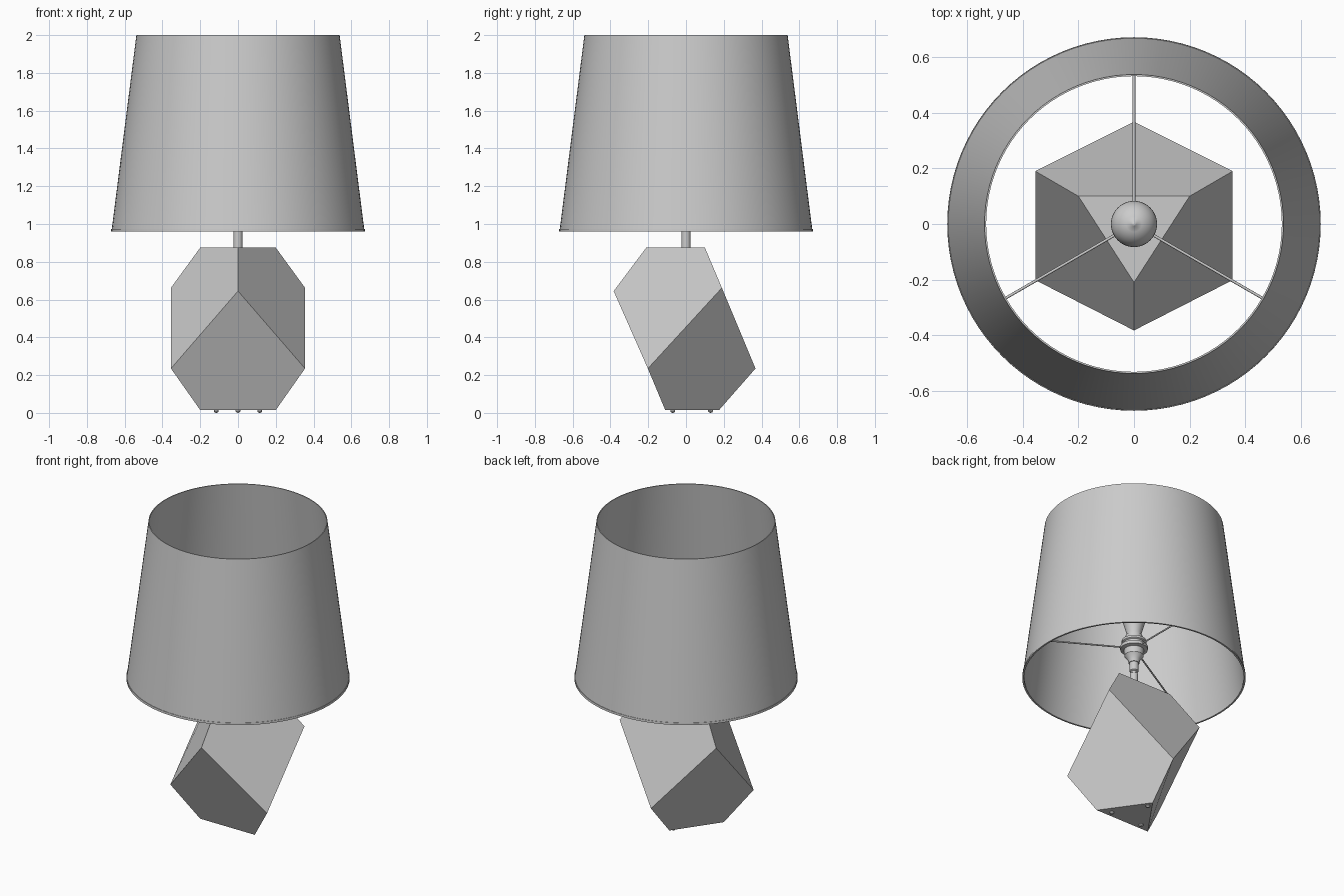
import bpy, bmesh, math
from mathutils import Vector

if "Cube" in bpy.data.objects:
    bpy.data.objects.remove(bpy.data.objects["Cube"])


def mesh_object(name, bm, smooth=None):
    bmesh.ops.recalc_face_normals(bm, faces=bm.faces)
    me = bpy.data.meshes.new(name)
    bm.to_mesh(me)
    bm.free()
    ob = bpy.data.objects.new(name, me)
    bpy.context.collection.objects.link(ob)
    if smooth:
        bpy.ops.object.select_all(action='DESELECT')
        ob.select_set(True)
        bpy.context.view_layer.objects.active = ob
        bpy.ops.object.shade_smooth_by_angle(angle=math.radians(smooth))
    return ob


def lathe(name, profile, steps=48, closed=False, smooth=35, centre=(0, 0)):
    """Spin (radius, z) points around a vertical axis."""
    bm = bmesh.new()
    vs = [bm.verts.new((centre[0] + r, centre[1], z)) for r, z in profile]
    pairs = list(zip(vs, vs[1:])) + ([(vs[-1], vs[0])] if closed else [])
    edges = [bm.edges.new(p) for p in pairs]
    bmesh.ops.spin(bm, geom=vs + edges, cent=(*centre, 0), axis=(0, 0, 1),
                   angle=math.tau, steps=steps, use_merge=True)
    bmesh.ops.remove_doubles(bm, verts=bm.verts, dist=1e-5)
    return mesh_object(name, bm, smooth)


# Tilted faceted base: a rhombohedron with its top and bottom corners cut off
bm = bmesh.new()
P = {k: bm.verts.new(c) for k, c in {
    'T': (0, -.21, .875), 'TR': (.2, .1, .875), 'TL': (-.2, .1, .875),
    'M': (0, -.383, .645), 'MR': (.355, .19, .662), 'ML': (-.355, .19, .662),
    'N': (0, .368, .235), 'NR': (.355, -.202, .235), 'NL': (-.355, -.202, .235),
    'B': (0, .175, .015), 'BR': (.2, -.11, .015), 'BL': (-.2, -.11, .015)}.items()}
for f in ('T TR TL', 'B BL BR', 'T M NR MR TR', 'T TL ML NL M', 'TR MR N ML TL',
          'M NL BL BR NR', 'MR NR BR B N', 'ML N B BL NL'):
    bm.faces.new([P[k] for k in f.split()])
mesh_object("faceted_base", bm)

# Three small feet
for i, c in enumerate([(-.115, -.07), (.115, -.07), (0, .13)]):
    lathe(f"foot_{i + 1}", [(0, 0), (.008, .002), (.013, .009), (.013, .018), (0, .018)],
          16, centre=c)

# Stem with collar
lathe("stem", [(0, .87), (.024, .87), (.024, .985), (.019, .99), (.019, 1.0),
               (.027, 1.005), (.027, 1.06), (.02, 1.065), (0, 1.065)], 32)

# Bulb socket with clamping ring
lathe("socket", [(0, 1.06), (.032, 1.06), (.038, 1.085), (.058, 1.11), (.06, 1.15),
                 (.083, 1.155), (.083, 1.175), (.066, 1.18), (.066, 1.195),
                 (.074, 1.2), (.074, 1.215), (.05, 1.22), (.05, 1.25), (0, 1.25)])

# Bulb: flared neck, round top and small tip
R, zc = .083, 1.42
dome = [(R * math.cos(a), zc + R * math.sin(a))
        for a in (math.radians(d) for d in range(0, 80, 10))]
lathe("bulb", [(0, 1.235), (.044, 1.235), (.046, 1.27), (.06, 1.32), (.075, 1.37)] + dome +
      [(.014, 1.502), (.008, 1.509), (0, 1.512)])

# Thin tapered shade, open at both ends, with a bottom hem
t = .006
lathe("shade", [(.67, .96), (.538, 2), (.538 - t, 2), (.67 - t, .96)], 96, closed=True)
lathe("shade_hem", [(.672, .96), (.671, .974), (.66, .974), (.661, .96)], 96, closed=True)

# Three spokes carrying the shade
for i in range(3):
    a = math.radians(90 + 120 * i)
    d = Vector((math.cos(a), math.sin(a), 0))
    bm = bmesh.new()
    bmesh.ops.create_cone(bm, cap_ends=True, segments=12, radius1=.005, radius2=.005, depth=.575)
    ob = mesh_object(f"shade_spoke_{i + 1}", bm, 35)
    ob.rotation_euler = d.to_track_quat('Z', 'Y').to_euler()
    ob.location = d * .3525 + Vector((0, 0, 1.165))
